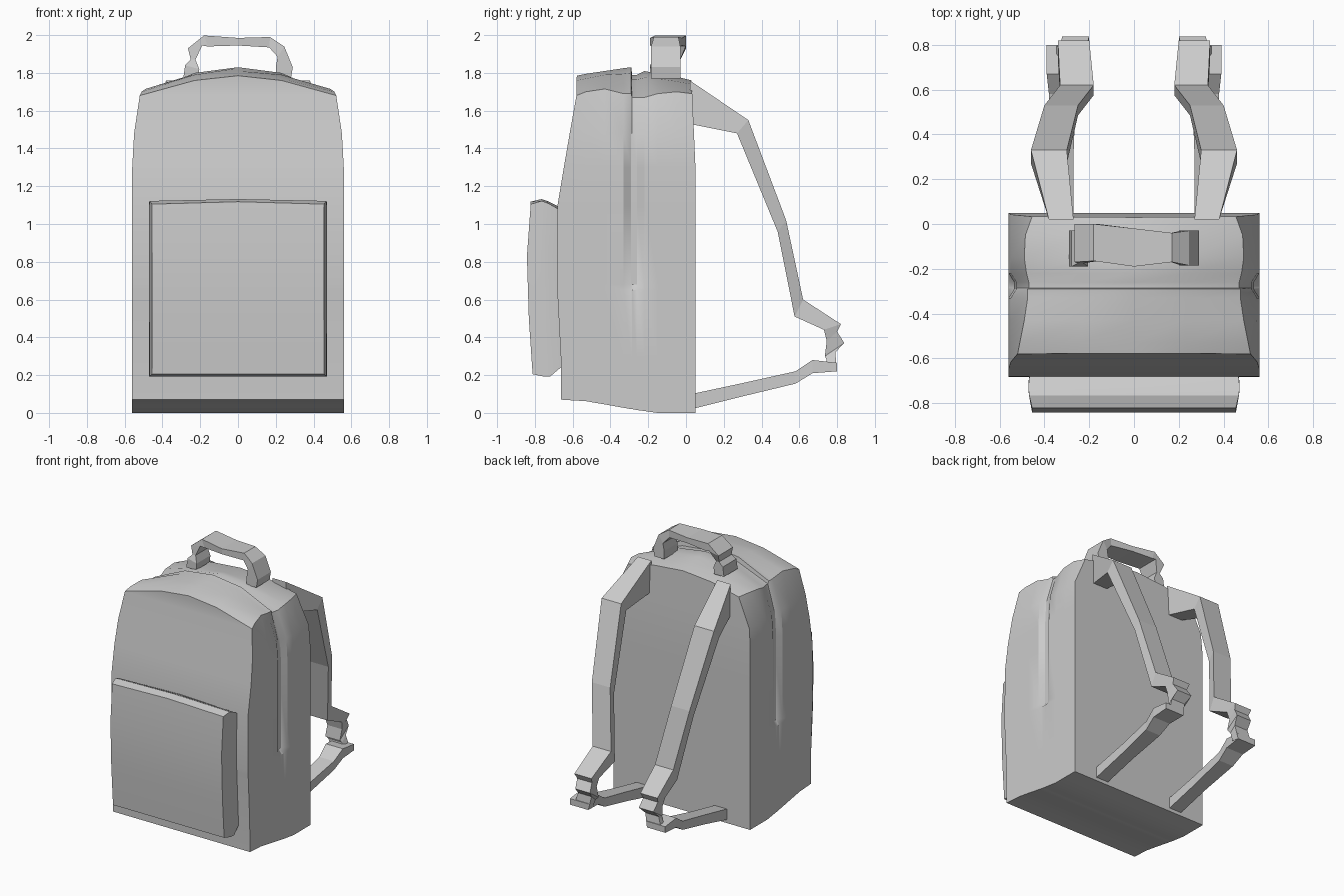
import bpy, bmesh, math


def loft(name, rings, smooth=False, mirror=False):
    """Skin closed rings of points; caps are strips so they may curve."""
    bm = bmesh.new()
    vs = [[bm.verts.new(p) for p in r] for r in rings]
    n = len(rings[0])
    for a, b in zip(vs, vs[1:]):
        for i in range(n):
            j = (i + 1) % n
            bm.faces.new((a[i], a[j], b[j], b[i]))
    for r in (vs[0], vs[-1]):
        for i in range(n // 2):
            quad = (r[i], r[i + 1], r[n - 2 - i], r[n - 1 - i])
            face = list(dict.fromkeys(quad))
            if len(face) > 2:
                bm.faces.new(face)
    bmesh.ops.recalc_face_normals(bm, faces=bm.faces)
    me = bpy.data.meshes.new(name)
    bm.to_mesh(me)
    bm.free()
    ob = bpy.data.objects.new(name, me)
    bpy.context.collection.objects.link(ob)
    if mirror:
        ob.modifiers.new("Mirror", 'MIRROR')
    if smooth:
        bpy.ops.object.select_all(action='DESELECT')
        ob.select_set(True)
        bpy.context.view_layer.objects.active = ob
        bpy.ops.object.shade_smooth_by_angle(angle=math.radians(30))
    return ob


def arch(right, centre):
    """Symmetric ring from its right half and a centre-top point."""
    return right + [centre] + [(-x, y, z) for x, y, z in reversed(right)]


def interp(table, z):
    for (z0, y0), (z1, y1) in zip(table, table[1:]):
        if z <= z1:
            return y0 + (y1 - y0) * (z - z0) / (z1 - z0)
    return table[-1][1]


# Main bag: arched sections from back to front, with a zip groove in the sides
front = [(0, -.66), (.3, -.663), (.85, -.692), (1.1, -.68), (1.4, -.63), (1.68, -.58), (1.8, -.578)]
back = [(0, .05), (1.3, .05), (1.76, .03)]
# y, bottom z, shoulder x, shoulder z, mid z, centre z, groove depth
stations = [
    (back, 0, .455, 1.69, 1.74, 1.76, 0),
    (-.05, 0, .485, 1.70, 1.755, 1.78, 0),
    (-.15, 0, .49, 1.69, 1.77, 1.795, 0),
    (-.22, .01, .48, 1.67, 1.775, 1.81, 0),
    (-.26, .015, .47, 1.67, 1.765, 1.79, .025),
    (-.285, .02, .47, 1.67, 1.765, 1.79, .025),
    (-.29, .02, .475, 1.69, 1.80, 1.83, .025),
    (-.33, .027, .475, 1.69, 1.795, 1.825, 0),
    (-.43, .045, .49, 1.715, 1.79, 1.81, 0),
    (-.53, .062, .51, 1.70, 1.77, 1.795, 0),
    (front, .07, .52, 1.68, 1.76, 1.785, 0),
]
rings = []
for y, zb, xs, zs, zm, zc, g in stations:
    at = (lambda z, t=y: interp(t, z)) if isinstance(y, list) else (lambda z, t=y: t)
    half = [(.56, zb), (.56, .3), (.56, .65), (.56 - g, .68), (.56 - g, 1.1),
            (.56 - g, 1.3), (.55 - g, 1.48), (xs, zs), (.23, zm)]
    rings.append(arch([(x, at(z), z) for x, z in half], (0, at(zc), zc)))
loft("bag_body", rings, smooth=True)

# Front pocket: bulging panel with a slim bevelled rim
pocket = []
for x, ys, z0, z1, zc in [(.465, (-.64, -.65, -.67, -.66), .26, 1.07, 1.085),
                          (.472, (-.72, -.73, -.74, -.73), .192, 1.11, 1.12),
                          (.468, (-.76, -.765, -.77, -.765), .194, 1.122, 1.132),
                          (.455, (-.812, -.832, -.842, -.822), .205, 1.105, 1.118)]:
    zs = (z0, .5, .83, z1)
    pocket.append(arch([(x, y, z) for y, z in zip(ys, zs)], (0, ys[-1], zc)))
loft("front_pocket", pocket, smooth=True)

# Grab handle: outer x,z / inner x,z / front y / back y
handle = []
for xo, zo, xi, zi, y0, y1 in [
        (-.29, 1.77, -.21, 1.77, -.19, -.03), (-.28, 1.84, -.205, 1.82, -.19, -.03),
        (-.25, 1.87, -.225, 1.87, -.175, -.03), (-.265, 1.93, -.19, 1.945, -.17, 0),
        (-.18, 1.998, -.16, 1.94, -.165, 0), (0, 1.985, 0, 1.945, -.19, -.02),
        (.17, 1.99, .165, 1.935, -.17, -.04), (.245, 1.94, .21, 1.885, -.185, -.03),
        (.29, 1.83, .20, 1.83, -.185, -.03), (.28, 1.77, .20, 1.77, -.185, -.03)]:
    handle.append([(xo, y0, zo), (xo, y1, zo), (xi, y1, zi), (xi, y0, zi)])
loft("grab_handle", handle)


def strap(name, pts):
    """Stations: outer y,z / inner y,z / inner-edge x / outer-edge x."""
    loft(name, [[(a, yo, zo), (b, yo, zo), (b, yi, zi), (a, yi, zi)]
                for yo, zo, yi, zi, a, b in pts], mirror=True)


# Shoulder straps, thickening into a wedge at the top and a buckle at the bottom
strap("shoulder_straps", [
    (.02, 1.76, .02, 1.53, .27, .38), (.33, 1.55, .27, 1.48, .30, .46),
    (.53, 1.02, .485, .96, .25, .40), (.62, .60, .575, .51, .18, .33),
    (.82, .47, .73, .44, .20, .34), (.80, .43, .745, .38, .21, .33),
    (.838, .37, .735, .30, .20, .32), (.79, .32, .745, .28, .22, .33),
    (.80, .22, .74, .23, .24, .36)])

# Lower webbing from the buckles back to the base of the bag
strap("lower_straps", [
    (.03, .10, .03, .02, .27, .37), (.31, .16, .31, .09, .27, .37),
    (.58, .22, .58, .155, .26, .38), (.67, .28, .67, .21, .25, .39),
    (.80, .265, .80, .22, .24, .39)])
